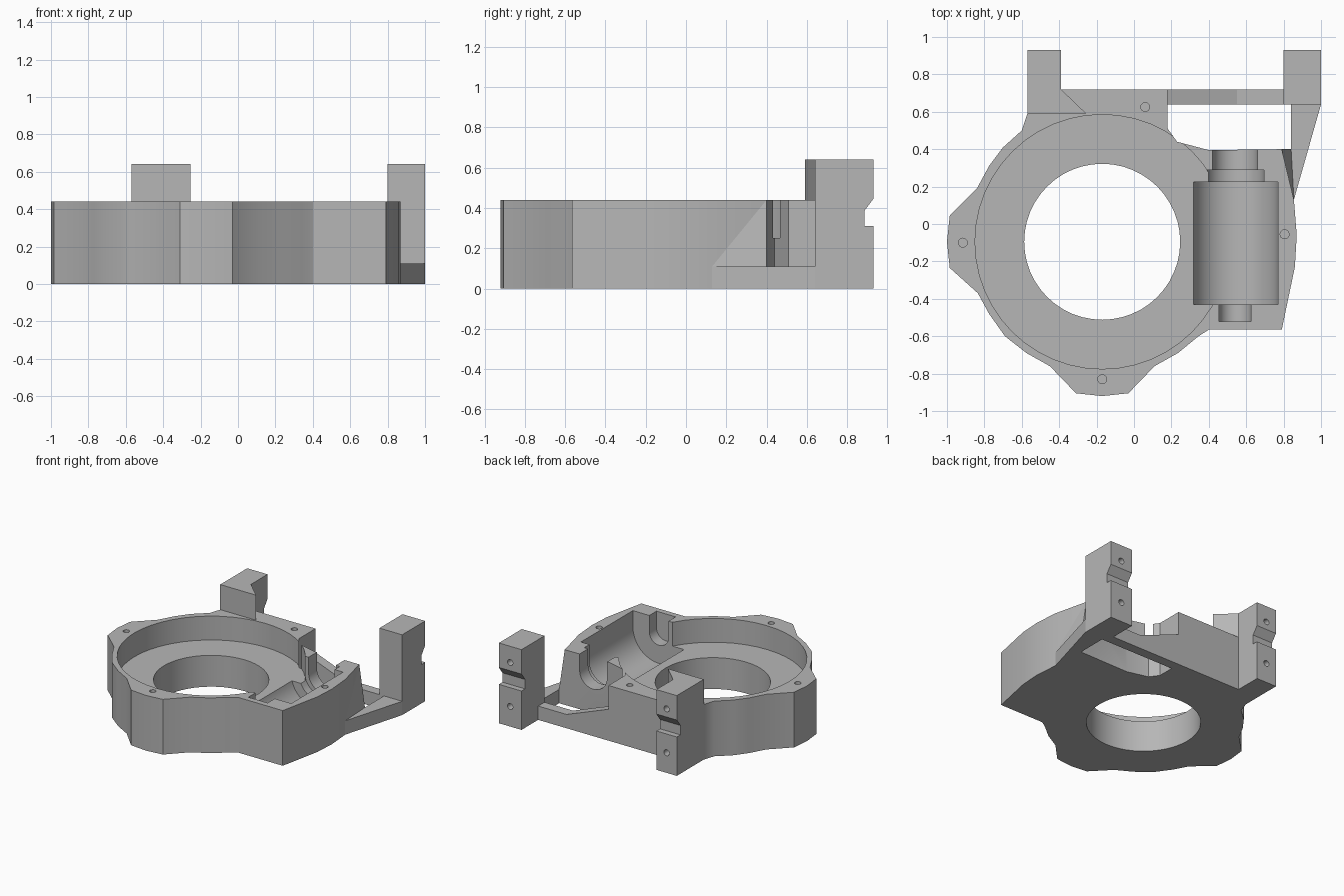
import bpy, bmesh, math
from mathutils import Vector

if "Cube" in bpy.data.objects:
    bpy.data.objects.remove(bpy.data.objects["Cube"])

grey = bpy.data.materials.new("plain grey")
grey.use_nodes = True
colour = (0.47, 0.47, 0.47, 1)
grey.diffuse_color = colour
grey.node_tree.nodes["Principled BSDF"].inputs["Base Color"].default_value = colour

TOP, PLATE = 0.44, 0.11


def finish(name, bm):
    bmesh.ops.recalc_face_normals(bm, faces=bm.faces)
    mesh = bpy.data.meshes.new(name)
    bm.to_mesh(mesh)
    bm.free()
    mesh.materials.append(grey)
    obj = bpy.data.objects.new(name, mesh)
    bpy.context.collection.objects.link(obj)
    return obj


def prism(name, points, low, high, axis="z"):
    """Extrude a flat outline along an axis from low to high."""
    place = {"x": lambda a, b, t: (t, a, b),
             "y": lambda a, b, t: (a, t, b),
             "z": lambda a, b, t: (a, b, t)}[axis]
    bm = bmesh.new()
    face = bm.faces.new([bm.verts.new(place(a, b, low)) for a, b in points])
    ext = bmesh.ops.extrude_face_region(bm, geom=[face])
    verts = [v for v in ext["geom"] if isinstance(v, bmesh.types.BMVert)]
    bmesh.ops.translate(bm, verts=verts, vec=Vector(place(0, 0, high - low)))
    return finish(name, bm)


def circle(a, b, radius, sides):
    return [(a + radius * math.cos(math.tau * i / sides),
             b + radius * math.sin(math.tau * i / sides)) for i in range(sides)]


def u_slot(x, z, radius):
    """Half-round trough with straight sides, open at the top."""
    arc = [(x + radius * math.cos(math.pi * (1 + i / 16)),
            z + radius * math.sin(math.pi * (1 + i / 16))) for i in range(17)]
    return arc + [(x + radius, 0.6), (x - radius, 0.6)]


def cut(obj, cutters):
    bpy.context.view_layer.objects.active = obj
    for cutter in cutters:
        cutter.hide_render = True
        mod = obj.modifiers.new("cut", "BOOLEAN")
        mod.operation, mod.solver, mod.object = "DIFFERENCE", "EXACT", cutter
        bpy.ops.object.modifier_apply(modifier=mod.name)
        bpy.data.objects.remove(cutter)


# Housing body
outline = [(-.57, .72), (-.57, .59), (-.6, .5), (-.7, .41), (-.775, .31), (-.84, .19),
           (-.985, .045), (-1, -.095), (-.985, -.235), (-.835, -.37), (-.775, -.48),
           (-.69, -.6), (-.575, -.69), (-.45, -.76), (-.31, -.905), (-.17, -.92),
           (-.03, -.905), (.11, -.76), (.235, -.69), (.345, -.6), (.4, -.565),
           (.79, -.565), (.86, -.23), (.87, -.06), (.855, .13), (.79, .4), (.4, .395),
           (.23, .44), (.18, .51), (.18, .72)]
body = prism("housing_body", outline, 0, TOP)

# Round recess, centre hole and stepped shaft pocket
CX, CY = -0.17, -0.095
AX, AZ = 0.54, 0.31
cutters = [prism("recess_cutter", circle(CX, CY, 0.68, 48), 0.25, 0.6),
           prism("hole_cutter", circle(CX, CY, 0.417, 48), -0.1, 0.6)]
for radius, y0, y1 in [(.23, -.43, .225), (.155, -.2, .29), (.12, 0, .5), (.085, -.52, 0)]:
    cutters.append(prism("pocket_cutter", u_slot(AX, AZ, radius), y0, y1, "y"))
# Lid screw holes
for x, y in [(-.915, -.1), (-.17, -.83), (.06, .625), (.805, -.055)]:
    cutters.append(prism("screw_cutter", circle(x, y, .024, 16), 0.25, 0.6))
cut(body, cutters)

# Rear posts with a notch and two blind holes in the back face
back = [(.93, 0), (.93, .31), (.885, .31), (.885, .385), (.93, .445), (.93, .64)]
left_foot = [(.64, .64), (.64, 0)]
right_foot = [(.59, .64), (.59, TOP), (.72, TOP), (.72, 0)]
posts = []
for name, foot, x0, x1 in [("left_post", left_foot, .8, 1),
                           ("right_post", right_foot, -.57, -.39)]:
    post = prism(name, back + foot, x0, x1, "x")
    cut(post, [prism("bolt_cutter", circle((x0 + x1) / 2, z, .024, 16), .8, 1, "y")
               for z in (.16, .51)])
    posts.append(post)

# Gusset beside the right post
gusset = prism("post_gusset", [(-.39, .59), (-.255, .59), (-.39, .72)], TOP, .64)

# Low tie bar and slanted arm that carry the left post
bar = prism("tie_bar", [(.18, 0), (.8, 0), (.8, PLATE), (.55, PLATE), (.18, .25)],
            .64, .72, "y")
arm = prism("post_arm", [(.855, .13), (1, .64), (.84, .64), (.84, .4)], 0, PLATE)

# Sloped fillet between the body and the arm
bm = bmesh.new()
for p in [(.855, .13, 0), (.855, .13, PLATE), (.84, .4, 0), (.84, .4, PLATE),
          (.79, .4, 0), (.79, .4, TOP)]:
    bm.verts.new(p)
bmesh.ops.convex_hull(bm, input=bm.verts[:])
fillet = finish("arm_fillet", bm)

# Smooth the round walls, keep the edges sharp
bpy.ops.object.select_all(action="DESELECT")
for obj in [body] + posts:
    obj.select_set(True)
bpy.context.view_layer.objects.active = body
bpy.ops.object.shade_smooth_by_angle(angle=math.radians(30))
